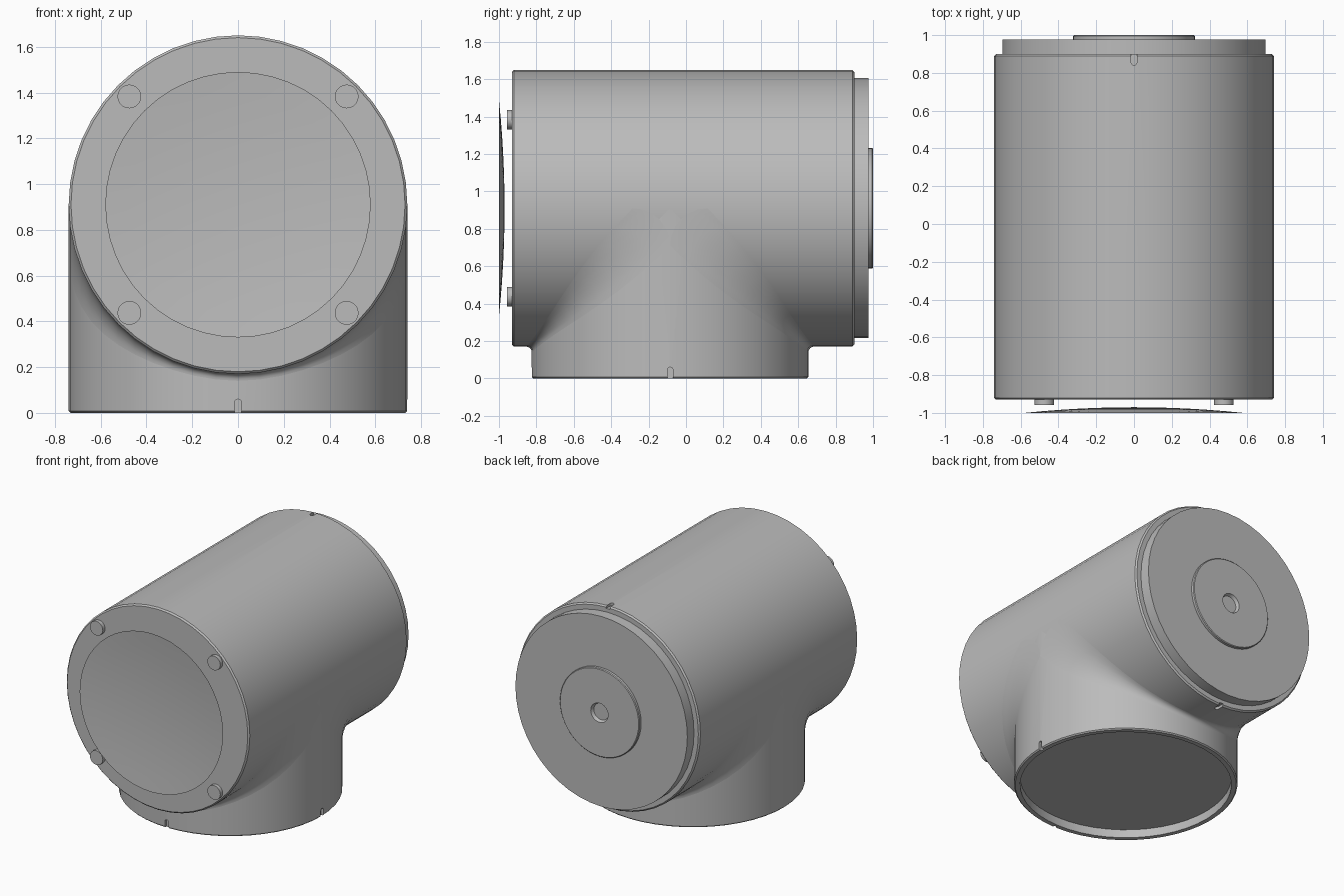
import bpy, bmesh, math
from mathutils import Matrix, Vector

cube = bpy.data.objects.get("Cube")
if cube:
    bpy.data.objects.remove(cube)

R = 0.74          # shared radius of barrel and branch
AXIS_Z = 0.91     # height of the barrel axis
BRANCH_Y = -0.085 # centre of the branch
SEG = 48

grey = bpy.data.materials.new("plain grey")
grey.use_nodes = True
colour = (0.5, 0.5, 0.5, 1)
grey.diffuse_color = colour
grey.node_tree.nodes["Principled BSDF"].inputs["Base Color"].default_value = colour


def finish(name, bm, smooth=True):
    mesh = bpy.data.meshes.new(name)
    bm.to_mesh(mesh)
    bm.free()
    mesh.materials.append(grey)
    ob = bpy.data.objects.new(name, mesh)
    bpy.context.collection.objects.link(ob)
    if smooth:
        bpy.ops.object.select_all(action="DESELECT")
        ob.select_set(True)
        bpy.context.view_layer.objects.active = ob
        bpy.ops.object.shade_smooth_by_angle(angle=math.radians(30))
    return ob


def lathe(name, profile, matrix, seg=SEG, closed=True):
    """Turn a (radius, height) profile around local z, then place it."""
    bm = bmesh.new()
    verts = [bm.verts.new((r, 0, h)) for r, h in profile]
    edges = [bm.edges.new(pair) for pair in zip(verts, verts[1:])]
    bmesh.ops.spin(bm, geom=verts + edges, cent=(0, 0, 0), axis=(0, 0, 1),
                   angle=math.tau, steps=seg, use_duplicate=False)
    bmesh.ops.remove_doubles(bm, verts=bm.verts, dist=0.0005)
    bmesh.ops.recalc_face_normals(bm, faces=bm.faces)
    if not closed:
        bm.normal_update()
        if sum(f.normal.z for f in bm.faces) < 0:
            bmesh.ops.reverse_faces(bm, faces=bm.faces)
    bm.transform(matrix)
    return finish(name, bm)


def along_y(x, z, y=0, back=True):
    """Local z points to the back (+y) or to the front (-y)."""
    turn = -math.pi / 2 if back else math.pi / 2
    return Matrix.Translation((x, y, z)) @ Matrix.Rotation(turn, 4, "X")


def cut_notch(target, name, origin, along, outward):
    """Round-ended slot running from an edge, sunk into the surface."""
    along, outward = Vector(along), Vector(outward)
    side = along.cross(outward)
    half, length = 0.015, 0.045
    outline = [(-half, -0.03), (half, -0.03)]
    outline += [(half * math.cos(a), length + half * math.sin(a))
                for a in (math.pi * i / 8 for i in range(9))]
    bm = bmesh.new()
    face = bm.faces.new([bm.verts.new(Vector(origin) + side * u + along * v - outward * 0.02)
                         for u, v in outline])
    ext = bmesh.ops.extrude_face_region(bm, geom=[face])
    bmesh.ops.translate(bm, vec=outward * 0.06,
                        verts=[g for g in ext["geom"] if isinstance(g, bmesh.types.BMVert)])
    bmesh.ops.recalc_face_normals(bm, faces=bm.faces)
    cutter = finish(name, bm, smooth=False)
    cutter.hide_render = True
    cutter.hide_set(True)
    mod = target.modifiers.new(name, "BOOLEAN")
    mod.operation = "DIFFERENCE"
    mod.solver = "EXACT"
    mod.object = cutter


# Barrel with small chamfers at both ends
barrel = lathe("barrel", [(0, -0.93), (R - 0.01, -0.93), (R, -0.92),
                          (R, 0.89), (R - 0.01, 0.9), (0, 0.9)], along_y(0, AXIS_Z))
# Rear plug and its raised disc with a centre hole
lathe("rear_plug", [(0, 0.88), (0.695, 0.88), (0.695, 0.977), (0, 0.977)], along_y(0, AXIS_Z))
lathe("rear_disc", [(0, 0.978), (0.06, 0.978), (0.07, 1), (0.317, 1),
                    (0.322, 0.995), (0.322, 0.97), (0, 0.97)], along_y(0, AXIS_Z))

# Shallow concave dish in front of the barrel
dish = [(0.58 * t / 6, 0.97 + 0.03 * (t / 6) ** 2) for t in range(7)]
lathe("front_dish", dish, along_y(0, AXIS_Z, back=False), seg=SEG, closed=False)

# Four round studs on the front face
for sx, side in ((1, "left"), (-1, "right")):
    for sz, level in ((1, "upper"), (-1, "lower")):
        lathe(f"{level}_{side}_stud", [(0, 0.92), (0.052, 0.92), (0.052, 0.957), (0, 0.957)],
              along_y(sx * 0.475, AXIS_Z + sz * 0.473, back=False), seg=20)

# Downward branch with a recessed underside
branch = lathe("branch", [(0, 0.06), (0.7, 0.06), (0.7, 0), (R - 0.008, 0), (R, 0.008),
                          (R, AXIS_Z), (0, AXIS_Z)], Matrix.Translation((0, BRANCH_Y, 0)))

# Fillets blending branch into barrel, widening toward the sides
for h, name in ((-1, "front_fillet"), (1, "rear_fillet")):
    bm = bmesh.new()
    columns = []
    for i in range(SEG // 2 + 1):
        a = math.pi * i / (SEG // 2)
        x, w = R * math.cos(a), R * math.sin(a)
        s = 0.03 + 0.17 * abs(math.cos(a)) ** 3
        column = []
        for j in range(7):
            t = math.pi / 2 * j / 6
            out = w + s * (1 - math.cos(t))
            drop = w + s * (1 - math.sin(t))
            column.append(bm.verts.new((x, BRANCH_Y + h * out, AXIS_Z - drop)))
        columns.append(column)
    for p, q in zip(columns, columns[1:]):
        for j in range(6):
            bm.faces.new((p[j], q[j], q[j + 1], p[j + 1]))
    bm.normal_update()
    flip = [f for f in bm.faces
            if f.normal.dot(Vector((f.calc_center_median().x, h, -1))) < 0]
    bmesh.ops.reverse_faces(bm, faces=flip)
    finish(name, bm)

# Alignment notches
cut_notch(barrel, "top_notch_cutter", (0, 0.9, AXIS_Z + R), (0, -1, 0), (0, 0, 1))
cut_notch(barrel, "bottom_notch_cutter", (0, 0.9, AXIS_Z - R), (0, -1, 0), (0, 0, -1))
cut_notch(branch, "front_notch_cutter", (0, BRANCH_Y - R, 0), (0, 0, 1), (0, -1, 0))
cut_notch(branch, "left_notch_cutter", (R, BRANCH_Y, 0), (0, 0, 1), (1, 0, 0))
